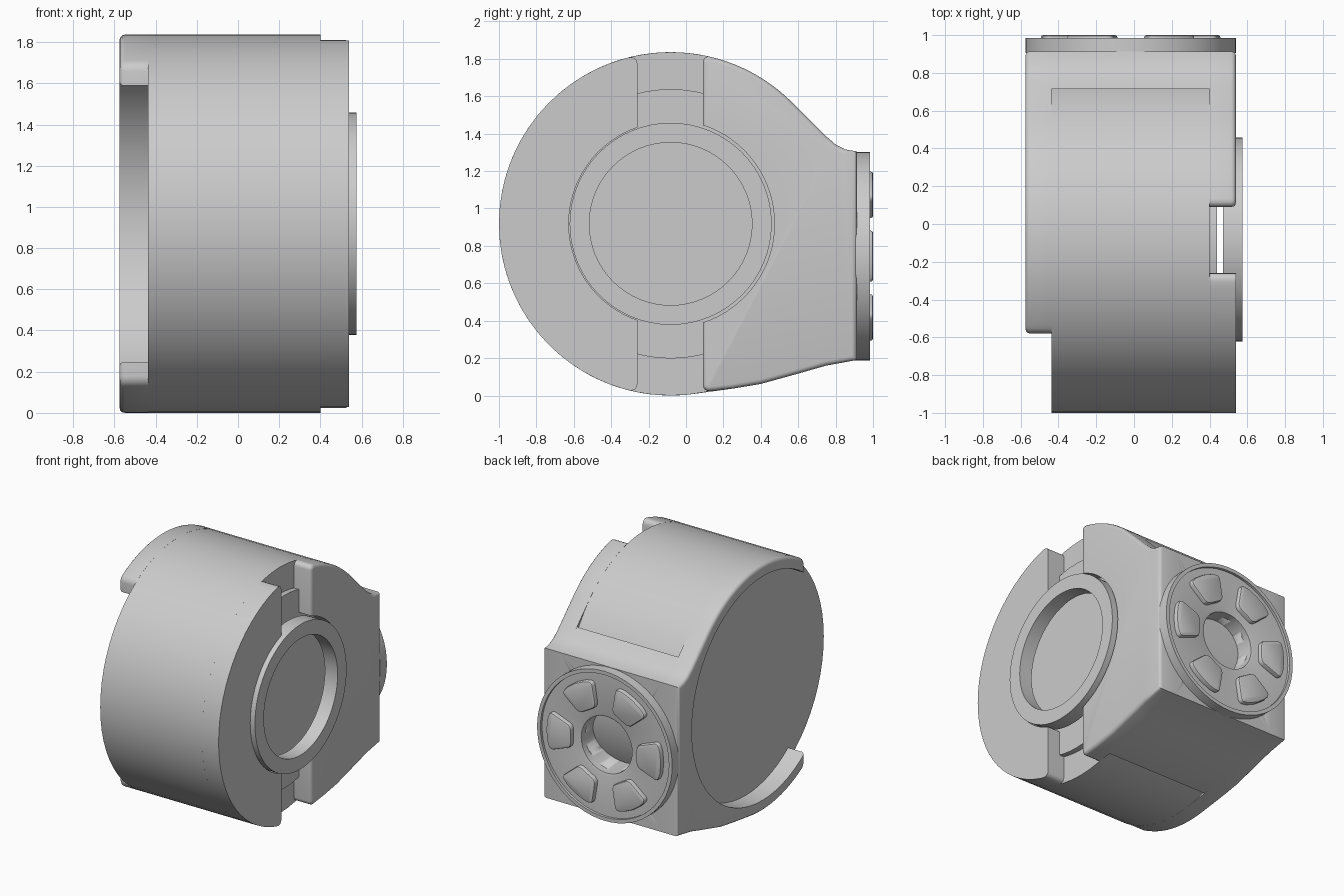
import bpy, bmesh, math
from mathutils import Matrix, Vector

cube = bpy.data.objects.get("Cube")
if cube:
    bpy.data.objects.remove(cube, do_unlink=True)

grey = bpy.data.materials.new("plain_grey")
grey.use_nodes = True
grey.diffuse_color = (0.6, 0.6, 0.6, 1)
grey.node_tree.nodes["Principled BSDF"].inputs["Base Color"].default_value = (0.6, 0.6, 0.6, 1)

R = 0.918                 # drum radius
CY, CZ = R - 1, R         # drum axis, along x
DX, DZ = -0.0175, 0.745   # rear disc axis, along y
SEG = 64


def finish(bm, name):
    bmesh.ops.recalc_face_normals(bm, faces=bm.faces)
    mesh = bpy.data.meshes.new(name)
    bm.to_mesh(mesh)
    bm.free()
    mesh.materials.append(grey)
    ob = bpy.data.objects.new(name, mesh)
    bpy.context.collection.objects.link(ob)
    bpy.ops.object.select_all(action='DESELECT')
    ob.select_set(True)
    bpy.context.view_layer.objects.active = ob
    bpy.ops.object.shade_smooth_by_angle(angle=math.radians(32))
    return ob


def axis_dist(edge):
    mid = (edge.verts[0].co + edge.verts[1].co) / 2
    return math.hypot(mid.y - CY, mid.z - CZ)


def prism(name, profile, x0, x1, cap_x=None, cap=0.025, corner=0, min_r=0.6, corner_r=0.7):
    """Extrude a y-z profile along x; round the corners near the slot and one cap rim."""
    bm = bmesh.new()
    face = bm.faces.new([bm.verts.new((x0, y, z)) for y, z in profile])
    new = bmesh.ops.extrude_face_region(bm, geom=[face])["geom"]
    bmesh.ops.translate(bm, vec=(x1 - x0, 0, 0),
                        verts=[v for v in new if isinstance(v, bmesh.types.BMVert)])
    bmesh.ops.recalc_face_normals(bm, faces=bm.faces)
    if corner:
        edges = [e for e in bm.edges if abs(e.verts[0].co.x - e.verts[1].co.x) > 0.01
                 and e.calc_face_angle(0) > 0.6 and axis_dist(e) > corner_r and e.verts[0].co.y < 0.3]
        bmesh.ops.bevel(bm, geom=edges, offset=corner, segments=4, profile=0.5, affect='EDGES')
    if cap_x is not None:
        edges = [e for e in bm.edges if all(abs(v.co.x - cap_x) < 1e-4 for v in e.verts)
                 and axis_dist(e) > min_r]
        bmesh.ops.bevel(bm, geom=edges, offset=cap, segments=3, profile=0.5,
                        affect='EDGES', clamp_overlap=False)
    return finish(bm, name)


def lathe(name, profile, matrix):
    """Spin a closed (radius, height) loop round local z."""
    bm = bmesh.new()
    rings = [[bm.verts.new((r * math.cos(2 * math.pi * i / SEG), r * math.sin(2 * math.pi * i / SEG), h))
              for i in range(SEG)] for r, h in profile]
    for a, b in zip(rings, rings[1:] + rings[:1]):
        for i in range(SEG):
            j = (i + 1) % SEG
            bm.faces.new((a[i], a[j], b[j], b[i]))
    bmesh.ops.transform(bm, matrix=matrix, verts=bm.verts)
    return finish(bm, name)


def arc(r, a0, a1, n=SEG // 2):
    """Points on a circle about the drum axis, from angle a0 to a1 (0 is the rear)."""
    return [(CY + r * math.cos(a0 + (a1 - a0) * i / n), CZ + r * math.sin(a0 + (a1 - a0) * i / n))
            for i in range(n + 1)]


def angle_at(r, y):
    return math.acos((y - CY) / r)


# Outline of the housing behind the drum
slope = [(0.75, 1.385), (0.80, 1.342), (0.85, 1.316), (0.914, 1.305)]
under = [(0.914, 0.19), (0.75, 0.16), (0.61, 0.12), (0.40, 0.062), (0.25, 0.037)]

# Drum with a smaller boss on its right end
prism("drum", arc(R, 0, 2 * math.pi, SEG)[:-1], -0.437, 0.40)
prism("drum_boss", arc(0.72, 0, 2 * math.pi, SEG)[:-1], 0.39, 0.44)

# Front segment on the right side, notched for the ring
a, b = angle_at(R, -0.26), angle_at(0.545, -0.26)
prism("front_segment", arc(R, a, 2 * math.pi - a) + arc(0.545, 2 * math.pi - b, b),
      0.40, 0.54, corner=0.045)

# Ring set in the right side
lathe("side_ring", [(0.435, 0.47), (0.54, 0.47), (0.54, 0.575), (0.435, 0.575)],
      Matrix.Translation((0, CY, CZ)) @ Matrix.Rotation(math.pi / 2, 4, 'Y'))

# Right cheek of the housing
a, b = angle_at(R, 0.09), angle_at(0.555, 0.09)
prism("right_cheek", arc(R, a, math.pi / 4, 12) + slope + under + [(0.09, 0.018)]
      + arc(0.555, -b, b), 0.40, 0.54, cap_x=0.54, corner=0.04)

# Left arm of the housing, a hook round an open bore
bore = 0.835
a, b = angle_at(R, -0.58), angle_at(bore, -0.58)
prism("left_arm", arc(R, a, math.pi / 4, 24) + slope + under
      + arc(R, -math.pi / 2 + 0.15, -a, 16) + arc(bore, -b, b, 48),
      -0.575, -0.437, cap_x=-0.575, corner=0.03, min_r=0.86, corner_r=0.88)

# Rear block between the cheeks, bored for the disc hole
block = prism("rear_block", [(0.715, 1.419)] + slope + under
              + [(0.22, 0.034), (0.22, 0.3), (0.715, 0.6)], -0.437, 0.40)
bm = bmesh.new()
bmesh.ops.create_cone(bm, cap_ends=True, segments=SEG, radius1=0.21, radius2=0.21, depth=0.8,
                      matrix=Matrix.Translation((DX, 0.9, DZ)) @ Matrix.Rotation(math.pi / 2, 4, 'X'))
cutter = finish(bm, "hole_cutter")
cutter.hide_render = True
cutter.hide_viewport = True
cut = block.modifiers.new("hole", 'BOOLEAN')
cut.operation = 'DIFFERENCE'
cut.solver = 'EXACT'
cut.object = cutter
bpy.context.view_layer.objects.active = block
bpy.ops.object.modifier_apply(modifier=cut.name)
bpy.data.objects.remove(cutter, do_unlink=True)

# Rear disc with a raised rim and a centre hole
to_rear = Matrix.Translation((DX, 0, DZ)) @ Matrix.Rotation(-math.pi / 2, 4, 'X')
lathe("rear_disc", [(0.21, 0.905), (0.5575, 0.905), (0.5575, 0.984), (0.53, 0.984),
                    (0.53, 0.965), (0.225, 0.965), (0.21, 0.96)], to_rear)

# Six raised pads round the disc
for k in range(6):
    bm = bmesh.new()
    outline = [(0.27, -0.08), (0.445, -0.145), (0.467, -0.08), (0.475, 0),
               (0.467, 0.08), (0.445, 0.145), (0.27, 0.08)]
    face = bm.faces.new([bm.verts.new((x, y, 0.96)) for x, y in outline])
    new = bmesh.ops.extrude_face_region(bm, geom=[face])["geom"]
    bmesh.ops.translate(bm, vec=(0, 0, 0.04), verts=[v for v in new if isinstance(v, bmesh.types.BMVert)])
    bmesh.ops.recalc_face_normals(bm, faces=bm.faces)
    corners = [e for e in bm.edges if abs(e.verts[0].co.z - e.verts[1].co.z) > 0.01
               and e.calc_face_angle(0) > 0.6]
    bmesh.ops.bevel(bm, geom=corners, offset=0.03, segments=4, profile=0.5, affect='EDGES')
    rim = [e for e in bm.edges if all(v.co.z > 0.99 for v in e.verts)]
    bmesh.ops.bevel(bm, geom=rim, offset=0.012, segments=2, profile=0.5, affect='EDGES')
    bmesh.ops.transform(bm, matrix=to_rear @ Matrix.Rotation(k * math.pi / 3, 4, 'Z'), verts=bm.verts)
    finish(bm, f"disc_pad_{k + 1}")
